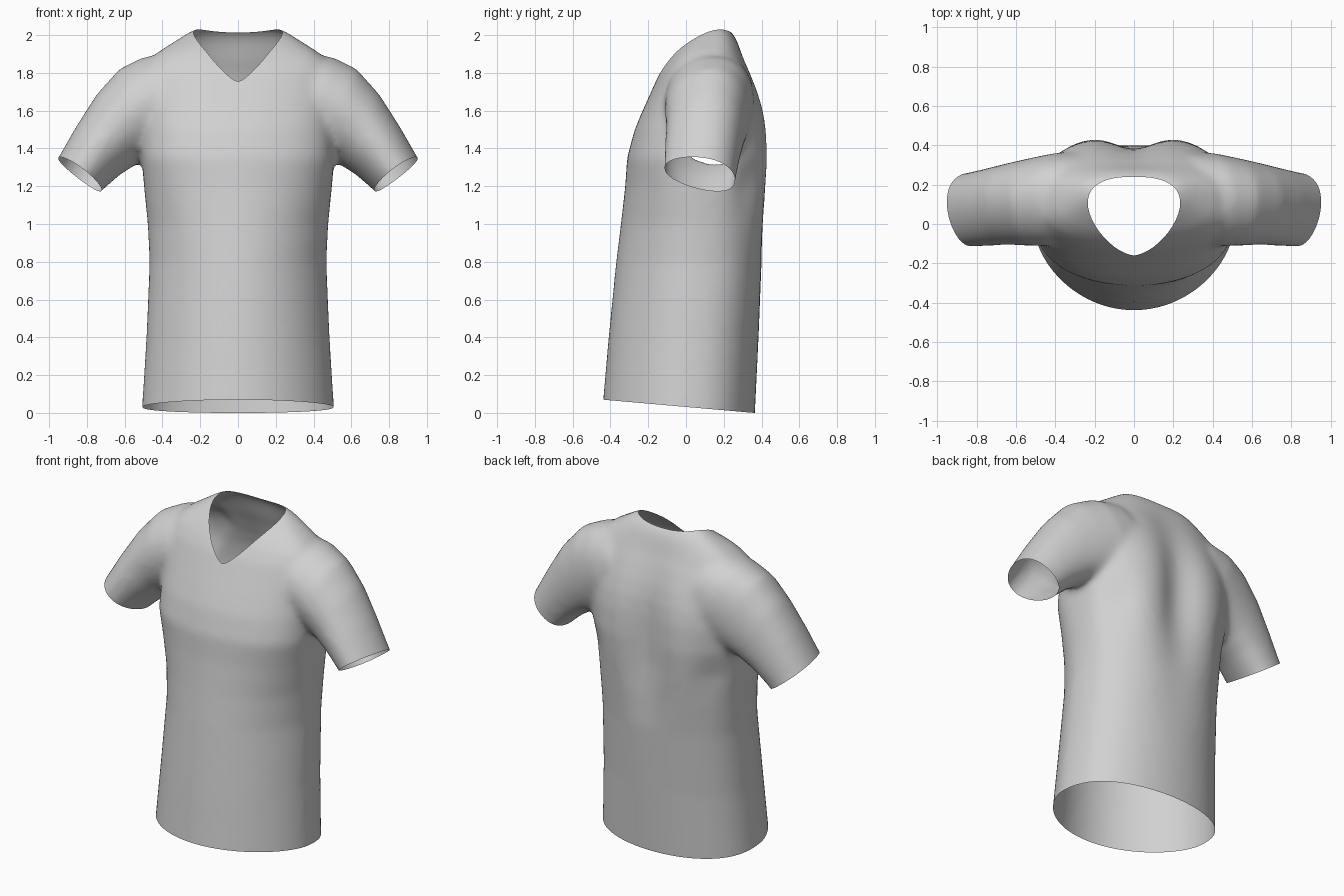
import bpy
import bmesh
import math
from mathutils import Vector

cube = bpy.data.objects.get("Cube")
if cube:
    bpy.data.objects.remove(cube)

SIDES = 64

# Torso sections: height, half width, front y, back y
TORSO = [
    (-0.2, 0.515, -0.46, 0.35), (0.0, 0.51, -0.445, 0.365),
    (0.4, 0.485, -0.41, 0.385), (0.8, 0.468, -0.37, 0.415),
    (1.0, 0.478, -0.345, 0.435), (1.2, 0.498, -0.322, 0.455),
    (1.35, 0.51, -0.312, 0.465), (1.5, 0.51, -0.272, 0.455),
    (1.6, 0.51, -0.23, 0.435), (1.7, 0.51, -0.185, 0.4),
    (1.8, 0.5, -0.14, 0.355), (1.87, 0.47, -0.095, 0.32),
    (1.92, 0.41, -0.055, 0.3), (1.97, 0.33, 0.0, 0.28),
    (2.01, 0.27, 0.055, 0.255), (2.035, 0.22, 0.1, 0.225),
]

# Sleeve sections: top x, top z, bottom x, bottom z, front y, back y
SLEEVE = [
    (0.36, 1.9, 0.2, 1.5, -0.08, 0.36), (0.5, 1.885, 0.32, 1.42, -0.11, 0.36),
    (0.63, 1.82, 0.43, 1.36, -0.11, 0.335), (0.75, 1.685, 0.53, 1.32, -0.105, 0.31),
    (0.855, 1.52, 0.625, 1.26, -0.112, 0.285), (0.953, 1.35, 0.722, 1.175, -0.118, 0.262),
    (1.04, 1.2, 0.83, 1.06, -0.118, 0.25),
]


def power(value, exponent):
    return math.copysign(abs(value) ** exponent, value)


def bump(value, centre, width):
    return math.exp(-((value - centre) / width) ** 2)


def torso_ring(z, half_width, front, back):
    middle = front + 0.52 * (back - front)
    # The belly is pointed, the chest broad
    broad = min(max((z - 0.9) / 0.45, 0), 1)
    front_power = 1.2 - 0.55 * broad
    ring = []
    for i in range(SIDES):
        a = math.tau * i / SIDES
        x = half_width * math.cos(a)
        s = math.sin(a)
        if s > 0:
            y = middle + (back - middle) * s ** 0.75
            # furrow between the shoulder blades and slack under each arm
            y -= 0.085 * bump(x, 0, 0.14) * bump(z, 1.35, 0.42)
            y -= 0.035 * bump(abs(x), 0.41, 0.08) * bump(z, 1.17, 0.15)
        else:
            y = middle - (middle - front) * abs(s) ** front_power
        ring.append(Vector((x, y, z)))
    return ring


def sleeve_ring(side, top_x, top_z, low_x, low_z, front, back):
    ring = []
    for i in range(SIDES):
        a = math.tau * i / SIDES
        c, s = math.cos(a), math.sin(a)
        x = (top_x + low_x) / 2 + c * (top_x - low_x) / 2
        z = (top_z + low_z) / 2 + c * (top_z - low_z) / 2
        y = (front + back) / 2 + s * (back - front) / 2 + 0.04 * c * c - 0.02 * c
        ring.append(Vector((side * x, y, z)))
    return ring


def loft(bm, rings):
    loops = [[bm.verts.new(p) for p in ring] for ring in rings]
    for low, high in zip(loops, loops[1:]):
        for i in range(SIDES):
            j = (i + 1) % SIDES
            bm.faces.new((low[i], low[j], high[j], high[i]))
    bm.faces.new(loops[0][::-1])
    bm.faces.new(loops[-1])


def cut(bm, faces, point, normal, **clear):
    geom = set(faces)
    for f in faces:
        geom.update(f.verts)
        geom.update(f.edges)
    bmesh.ops.bisect_plane(bm, geom=list(geom), dist=1e-5, plane_co=point,
                           plane_no=normal.normalized(), **clear)


# Closed body and sleeves, fused into one soft skin
bm = bmesh.new()
loft(bm, [torso_ring(*row) for row in TORSO])
for side in (1, -1):
    loft(bm, [sleeve_ring(side, *row) for row in SLEEVE])
bmesh.ops.recalc_face_normals(bm, faces=bm.faces)
mesh = bpy.data.meshes.new("shirt")
bm.to_mesh(mesh)
bm.free()
shirt = bpy.data.objects.new("shirt", mesh)
bpy.context.collection.objects.link(shirt)

remesh = shirt.modifiers.new("fuse", 'REMESH')
remesh.mode = 'VOXEL'
remesh.voxel_size = 0.018
smooth = shirt.modifiers.new("soften", 'SMOOTH')
smooth.factor = 0.5
smooth.iterations = 18
bpy.context.view_layer.update()
depsgraph = bpy.context.evaluated_depsgraph_get()
skin = bpy.data.meshes.new_from_object(shirt.evaluated_get(depsgraph))
shirt.modifiers.clear()
shirt.data = skin

bm = bmesh.new()
bm.from_mesh(skin)

# Hem opening, lower at the back
cut(bm, bm.faces[:], (0, 0.36, 0), Vector((0, 0.07, 0.8)), clear_inner=True)

# Cuff openings, turned slightly forward
for side in (1, -1):
    arm = [f for f in bm.faces if f.calc_center_median().x * side > 0.6]
    cut(bm, arm, (side * 0.8375, 0.1, 1.265),
        Vector((side * 0.16, -0.04, -0.215)), clear_outer=True)

# V neck opening: rounded behind, pointed in front
collar = []
for i in range(48):
    a = math.tau * i / 48
    c, s = math.cos(a), math.sin(a)
    n, depth = (2.5, 0.14) if s > 0 else (1.6, 0.26)
    collar.append(Vector((0.235 * power(c, 2 / n), 0.1 + depth * power(s, 2 / n), 0)))
planes = []
for p, q in zip(collar, collar[1:] + collar[:1]):
    d = (q - p).normalized()
    planes.append(((p + q) / 2, Vector((d.y, -d.x, 0))))
for point, normal in planes:
    near = []
    for f in bm.faces:
        m = f.calc_center_median()
        if m.z > 1.6 and (m.xy - point.xy).length < 0.07:
            near.append(f)
    cut(bm, near, point, normal)
hole = []
for f in bm.faces:
    m = f.calc_center_median()
    if m.z > 1.6 and all((m - p).dot(n) < 0 for p, n in planes):
        hole.append(f)
bmesh.ops.delete(bm, geom=hole, context='FACES')

for f in bm.faces:
    f.smooth = True
bm.to_mesh(skin)
bm.free()

# Plain cloth
cloth = bpy.data.materials.new("light grey cloth")
cloth.use_nodes = True
colour = (0.64, 0.64, 0.64, 1)
cloth.diffuse_color = colour
cloth.node_tree.nodes["Principled BSDF"].inputs["Base Color"].default_value = colour
skin.materials.clear()
skin.materials.append(cloth)
